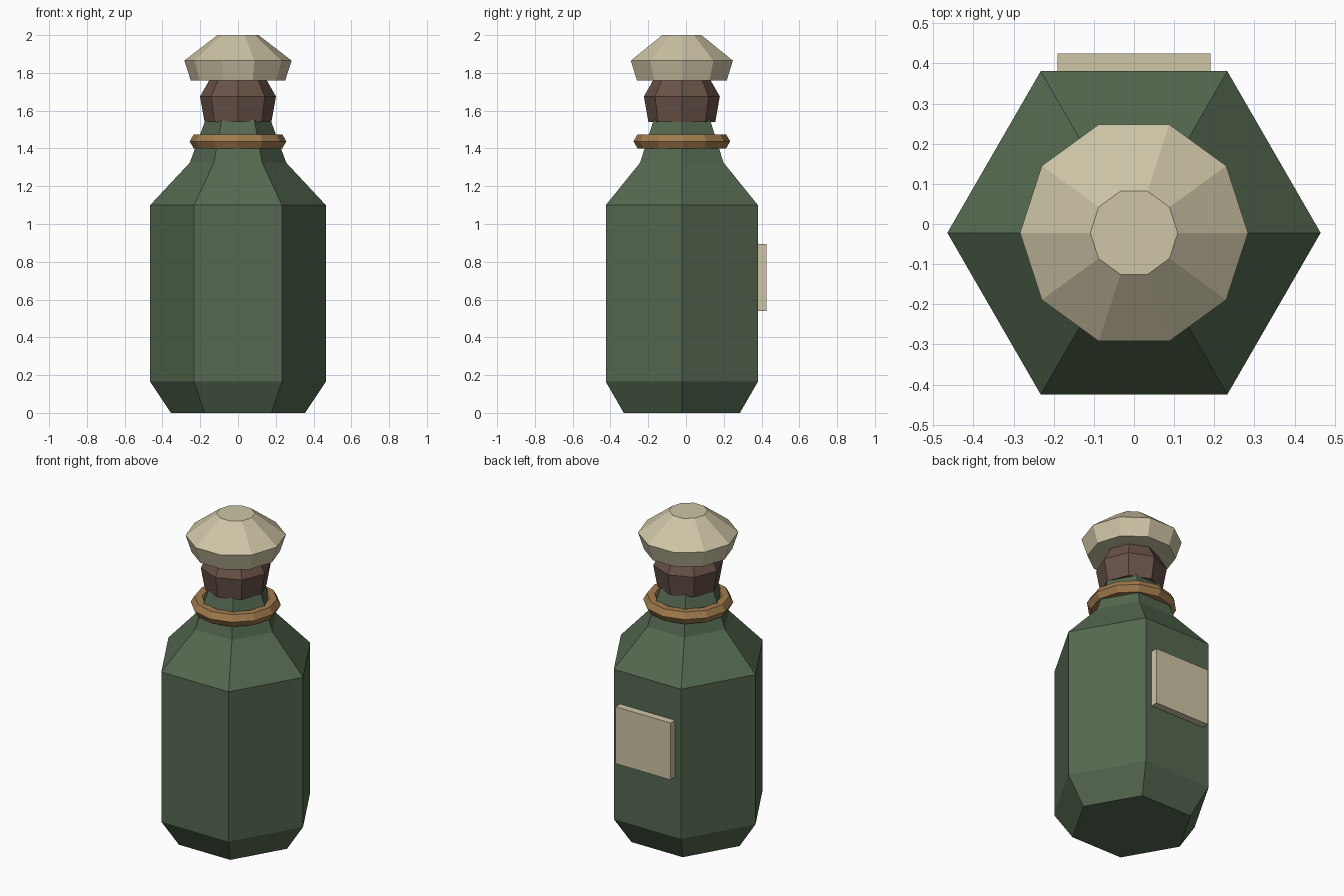
import bpy, bmesh
from math import cos, sin, pi

if "Cube" in bpy.data.objects:
    bpy.data.objects.remove(bpy.data.objects["Cube"])

CY = -0.022  # bottle axis, shifted so that the label is inside the bounds


def material(name, rgb):
    m = bpy.data.materials.new(name)
    m.diffuse_color = (*rgb, 1)
    m.use_nodes = True
    m.node_tree.nodes["Principled BSDF"].inputs["Base Color"].default_value = m.diffuse_color
    return m


def add(name, bm, mat):
    bmesh.ops.recalc_face_normals(bm, faces=bm.faces)
    mesh = bpy.data.meshes.new(name)
    bm.to_mesh(mesh)
    bm.free()
    mesh.materials.append(mat)
    ob = bpy.data.objects.new(name, mesh)
    bpy.context.collection.objects.link(ob)
    return ob


def lathe(name, profile, sides, mat, closed=False):
    """Faceted revolve of (radius, z) points; capped, or joined up as a ring."""
    bm = bmesh.new()
    rings = [[bm.verts.new((r * cos(2 * pi * i / sides),
                            CY + r * sin(2 * pi * i / sides), z))
              for i in range(sides)] for r, z in profile]
    pairs = list(zip(rings, rings[1:]))
    if closed:
        pairs.append((rings[-1], rings[0]))
    else:
        bm.faces.new(rings[0][::-1])
        bm.faces.new(rings[-1])
    for a, b in pairs:
        for i in range(sides):
            j = (i + 1) % sides
            bm.faces.new((a[i], a[j], b[j], b[i]))
    return add(name, bm, mat)


green = material("green_glass", (0.09, 0.14, 0.08))
brown = material("cork_brown", (0.14, 0.085, 0.065))
brass = material("brass", (0.36, 0.20, 0.075))
cream = material("cream", (0.62, 0.56, 0.38))

# Hexagonal bottle with tapered foot, shoulder and neck
lathe("bottle", [(0.355, 0), (0.465, 0.165), (0.465, 1.10),
                 (0.255, 1.325), (0.173, 1.55)], 6, green)

# Collar ring around the neck, six-sided section
section = [(0.213 + 0.043 * cos(k * pi / 3), 1.4375 + 0.043 * sin(k * pi / 3))
           for k in range(6)]
lathe("neck_ring", section, 12, brass, closed=True)

# Cork and faceted cap
lathe("cork", [(0.177, 1.54), (0.201, 1.675), (0.15, 1.765)], 8, brown)
lathe("cap", [(0.25, 1.76), (0.284, 1.865), (0.109, 2.0)], 10, cream)

# Label plate on the back face
bm = bmesh.new()
bmesh.ops.create_cube(bm, size=1)
bmesh.ops.scale(bm, vec=(0.38, 0.055, 0.355), verts=bm.verts)
bmesh.ops.translate(bm, vec=(0, 0.3975, 0.7175), verts=bm.verts)
add("label", bm, cream)
